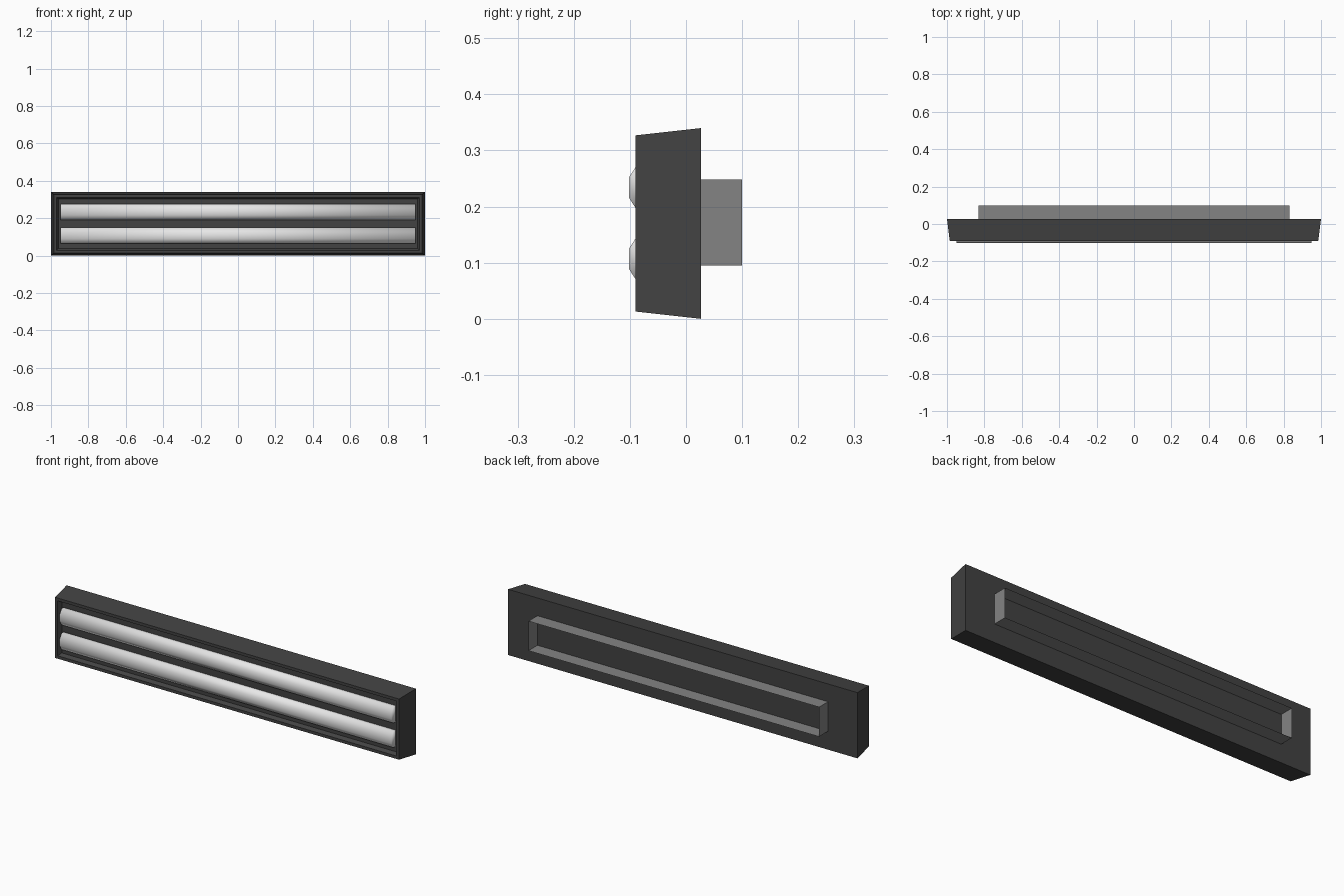
import bpy, bmesh, math

if "Cube" in bpy.data.objects:
    bpy.data.objects.remove(bpy.data.objects["Cube"])


def material(name, rgba):
    m = bpy.data.materials.new(name)
    m.diffuse_color = rgba
    m.use_nodes = True
    m.node_tree.nodes["Principled BSDF"].inputs["Base Color"].default_value = m.diffuse_color
    return m


dark = material("dark_housing", (0.055, 0.055, 0.055, 1))
grey = material("grey_bracket", (0.23, 0.23, 0.23, 1))
white = material("white_tube", (0.8, 0.8, 0.8, 1))
ZC = 0.17  # mid height


def make(name, bm, mat, smooth=False):
    bmesh.ops.recalc_face_normals(bm, faces=bm.faces)
    me = bpy.data.meshes.new(name)
    bm.to_mesh(me)
    bm.free()
    me.materials.append(mat)
    for p in me.polygons:
        p.use_smooth = smooth
    ob = bpy.data.objects.new(name, me)
    bpy.context.collection.objects.link(ob)
    return ob


def loft(sections, caps):
    """Join rectangles (half width, half height, y, centre z) into a skin."""
    bm = bmesh.new()
    rings = [[bm.verts.new((sx * w, y, zc + sz * h))
              for sx, sz in ((-1, -1), (1, -1), (1, 1), (-1, 1))]
             for w, h, y, zc in sections]
    for a, b in zip(rings, rings[1:]):
        for i in range(4):
            j = (i + 1) % 4
            bm.faces.new((a[i], a[j], b[j], b[i]))
    if caps:
        bm.faces.new(rings[0])
        bm.faces.new(rings[-1])
    return bm


# Tapered housing: back plate, outer walls, front rim and recessed tray
make("housing", loft([
    (1.0, 0.17, 0.027, ZC),
    (0.985, 0.157, -0.09, ZC),
    (0.97, 0.142, -0.09, ZC),
    (0.96, 0.132, -0.07, ZC)], True), dark)

# Open rectangular wall bracket behind the housing
make("wall_bracket", loft([
    (0.832, 0.0765, 0.027, 0.1715),
    (0.832, 0.0765, 0.10, 0.1715)], False), grey)

# Two flattened eight-sided light tubes
for name, z in (("lower_tube", 0.107), ("upper_tube", 0.234)):
    bm = bmesh.new()
    ends = []
    for x in (-0.95, 0.95):
        ring = []
        for i in range(8):
            a = math.radians(22.5 + 45 * i)
            ring.append(bm.verts.new((x, -0.0743 + 0.03 * math.cos(a),
                                      z + 0.046 * math.sin(a))))
        bm.faces.new(ring)
        ends.append(ring)
    for i in range(8):
        j = (i + 1) % 8
        bm.faces.new((ends[0][i], ends[0][j], ends[1][j], ends[1][i]))
    make(name, bm, white, smooth=True)
